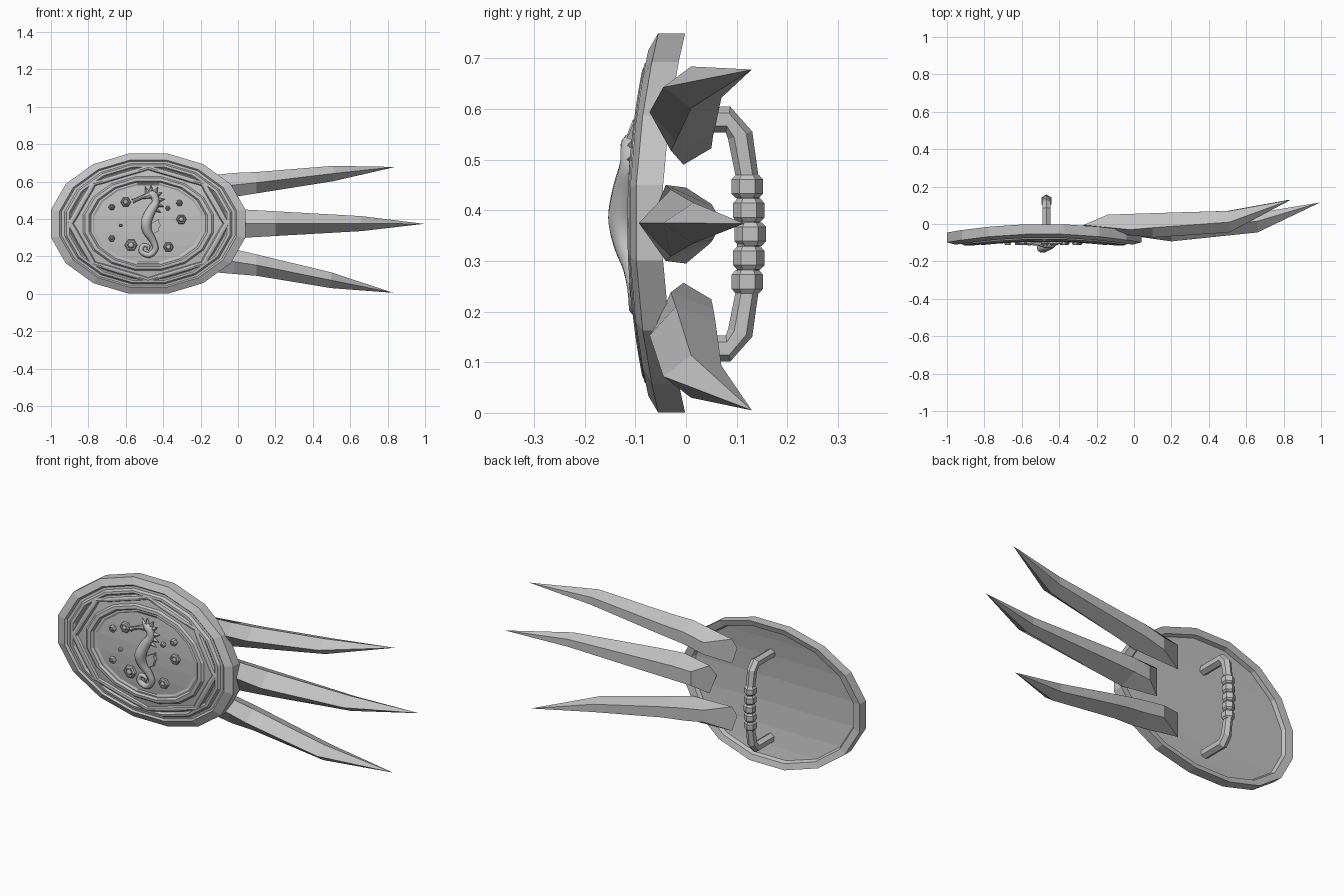
import bpy, bmesh, math
from mathutils import Vector

cube = bpy.data.objects.get("Cube")
if cube:
    bpy.data.objects.remove(cube, do_unlink=True)

metal = bpy.data.materials.new("grey_metal")
metal.use_nodes = True
GREY = (0.54, 0.54, 0.54, 1)
metal.diffuse_color = GREY
metal.node_tree.nodes["Principled BSDF"].inputs["Base Color"].default_value = GREY

CX, CZ, RX, RZ = -0.48, 0.375, 0.53, 0.382


def loft(name, sections, caps=True, smooth=False):
    """Skin a list of equal-sized closed sections."""
    bm = bmesh.new()
    rows = [[bm.verts.new(p) for p in s] for s in sections]
    n = len(rows[0])
    for a, b in zip(rows, rows[1:]):
        for i in range(n):
            j = (i + 1) % n
            bm.faces.new((a[i], a[j], b[j], b[i]))
    if caps:
        bm.faces.new(rows[0])
        bm.faces.new(rows[-1])
    bmesh.ops.remove_doubles(bm, verts=bm.verts, dist=0.0001)
    bmesh.ops.recalc_face_normals(bm, faces=bm.faces)
    mesh = bpy.data.meshes.new(name)
    bm.to_mesh(mesh)
    bm.free()
    mesh.materials.append(metal)
    mesh.polygons.foreach_set("use_smooth", [smooth] * len(mesh.polygons))
    obj = bpy.data.objects.new(name, mesh)
    bpy.context.collection.objects.link(obj)
    return obj


def oval(frac, y, n=16, scallop=0, width=1):
    """Oval ring, bent backwards toward the top and bottom of the shield."""
    ring = []
    for i in range(n):
        a = 2 * math.pi * (i + 0.5 * (n == 16)) / n
        f = frac - scallop * abs(math.sin(a * 4)) ** 0.7
        s = f * math.sin(a)
        ring.append((CX + RX * f * width * math.cos(a), y + 0.047 * s * s, CZ + RZ * s))
    return ring


def tube(name, path, radii, axis, sides=6, smooth=False):
    """Tapered tube along a planar path; axis is the normal of that plane."""
    axis, path, rings = Vector(axis), [Vector(p) for p in path], []
    for i, p in enumerate(path):
        t = (path[min(i + 1, len(path) - 1)] - path[max(i - 1, 0)]).normalized()
        side = t.cross(axis).normalized()
        rings.append([p + radii[i] * (side * math.cos(a) + axis * math.sin(a))
                      for a in (2 * math.pi * k / sides for k in range(sides))])
    return loft(name, rings, smooth=smooth)


def spline(points, steps=5):
    """Catmull-Rom interpolation of tuples of any length."""
    pts = [points[0]] + points + [points[-1]]
    out = []
    for a, b, c, d in zip(pts, pts[1:], pts[2:], pts[3:]):
        for k in range(steps):
            t = k / steps
            out.append([0.5 * (2 * q + (r - p) * t + (2 * p - 5 * q + 4 * r - s) * t * t
                               + (3 * q - p - 3 * r + s) * t ** 3)
                        for p, q, r, s in zip(a, b, c, d)])
    return out + [list(points[-1])]


# Shield body: curved back dish, thick rim, stepped front; both centres are level strips
profile = [(0.9, -0.068), (0.92, -0.05), (1, -0.047), (1, -0.1), (0.91, -0.112),
           (0.89, -0.102), (0.86, -0.102), (0.84, -0.114), (0.81, -0.114), (0.79, -0.103),
           (0.67, -0.103), (0.65, -0.112), (0.61, -0.112), (0.59, -0.1), (0.57, -0.1),
           (0.55, -0.095)]
rings = [oval(f, y) for f, y in profile]
loft("shield_body", [oval(0.9, -0.068, width=0)] + rings + [oval(0.55, -0.095, width=0)],
     caps=False)

# Scalloped frame between the rim and the medallion
frame = [(0.83, -0.1), (0.815, -0.113), (0.79, -0.116), (0.765, -0.113), (0.75, -0.1)]
loft("scalloped_frame", [oval(f, y, 48, 0.06) for f, y in frame], caps=False)


# Blades: each section is x, middle z, half height, front, side and back y, back shift
def blade(name, sections, tip):
    rings = []
    for x, z, h, front, mid, back, slant in sections:
        rings.append([(x, front, z), (x, mid, z + h), (x + slant, back, z + 0.5 * h),
                      (x + slant, back, z - 0.5 * h), (x, mid, z - h)])
    loft(name, rings + [[tip] * 5])


blade("upper_blade", [(-0.27, 0.555, 0.065, -0.05, -0.005, 0.05, 0.13),
                      (-0.02, 0.582, 0.064, -0.06, -0.03, 0.054, 0),
                      (0.1, 0.594, 0.057, -0.072, -0.02, 0.058, 0),
                      (0.51, 0.643, 0.041, -0.045, 0.01, 0.07, 0)], (0.84, 0.13, 0.678))
blade("middle_blade", [(-0.14, 0.37, 0.075, -0.06, 0, 0.045, 0.08),
                       (0.04, 0.375, 0.075, -0.07, -0.04, 0.05, 0),
                       (0.2, 0.375, 0.066, -0.093, -0.03, 0.053, 0),
                       (0.66, 0.375, 0.04, -0.045, 0.015, 0.06, 0)], (0.995, 0.115, 0.374))
blade("lower_blade", [(-0.27, 0.192, 0.065, -0.05, -0.005, 0.05, 0.13),
                      (-0.02, 0.172, 0.066, -0.06, -0.03, 0.054, 0),
                      (0.1, 0.153, 0.057, -0.072, -0.02, 0.058, 0),
                      (0.5, 0.072, 0.042, -0.045, 0.01, 0.07, 0)], (0.83, 0.13, 0.005))

# Handle: bent bar with a ringed grip
HX, HZ = -0.468, 0.353
half = [(-0.07, 0.226, 0.025), (0.083, 0.226, 0.026), (0.107, 0.195, 0.025),
        (0.123, 0.1, 0.022)]
bar = half + [(y, -z, r) for y, z, r in reversed(half)]
tube("handle_bar", [(HX, y, HZ + z) for y, z, r in bar], [r for y, z, r in bar], (1, 0, 0))
for i in range(5):
    z = HZ + (i - 2) * 0.047
    y = 0.127 - 0.003 * abs(i - 2)
    tube("grip_ring", [(HX, y, z + d) for d in (-0.023, -0.014, 0.014, 0.023)],
         [0.023, 0.031, 0.031, 0.023], (1, 0, 0))

# Seahorse relief: x, y, z, radius from head to curled tail
body = [(-0.485, -0.106, 0.525, 0.016), (-0.455, -0.108, 0.53, 0.021),
        (-0.44, -0.112, 0.49, 0.02), (-0.468, -0.12, 0.44, 0.026),
        (-0.49, -0.126, 0.385, 0.029), (-0.485, -0.12, 0.335, 0.025),
        (-0.455, -0.107, 0.285, 0.018), (-0.442, -0.1, 0.24, 0.016),
        (-0.475, -0.098, 0.207, 0.015), (-0.517, -0.098, 0.225, 0.013),
        (-0.508, -0.098, 0.258, 0.011), (-0.478, -0.098, 0.253, 0.009),
        (-0.483, -0.098, 0.233, 0.006)]
fine = spline(body)
tube("seahorse_body", [p[:3] for p in fine], [p[3] for p in fine], (0, 1, 0), 10, smooth=True)
tube("seahorse_snout", [(-0.47, -0.11, 0.528), (-0.51, -0.107, 0.517), (-0.55, -0.104, 0.5),
                        (-0.563, -0.104, 0.494)], [0.02, 0.01, 0.009, 0.013], (0, 1, 0), 8)

# Crown and back spines: small cones
spines = [(-0.485, 0.54, 110), (-0.465, 0.545, 90), (-0.445, 0.54, 60), (-0.435, 0.525, 30),
          (-0.425, 0.5, 10), (-0.43, 0.475, -15), (-0.443, 0.45, -25)]
for x, z, deg in spines:
    dx, dz = 0.034 * math.cos(math.radians(deg)), 0.034 * math.sin(math.radians(deg))
    tube("seahorse_spine", [(x, -0.104, z), (x + dx, -0.104, z + dz)],
         [0.014, 0.001], (0, 1, 0), 4)

# Dorsal fin as a ribbed fan
fan = [(-0.475, 0.37)]
for i in range(7):
    a = math.radians(30 - 17 * i)
    r = 0.062 - 0.008 * (i % 2)
    fan.append((fan[0][0] + r * math.cos(a), fan[0][1] + r * math.sin(a)))
loft("seahorse_fin", [[(x, y, z) for x, z in fan] for y in (-0.09, -0.112)])


# Hexagonal studs with raised centres
def stud(x, z, r):
    rings = []
    for f, y in ((1, -0.085), (1, -0.105), (0.8, -0.111), (0.6, -0.111), (0.55, -0.102),
                 (0.45, -0.109), (0.2, -0.113)):
        rings.append([(x + r * f * math.cos(k * math.pi / 3), y,
                       z + r * f * math.sin(k * math.pi / 3)) for k in range(6)])
    loft("stud", rings)


for x, z, r in ((-0.6, 0.49, 0.028), (-0.675, 0.463, 0.018), (-0.313, 0.485, 0.018),
                (-0.375, 0.457, 0.013), (-0.303, 0.398, 0.028), (-0.675, 0.295, 0.018),
                (-0.627, 0.365, 0.01), (-0.572, 0.26, 0.034), (-0.372, 0.25, 0.028)):
    stud(x, z, r)
